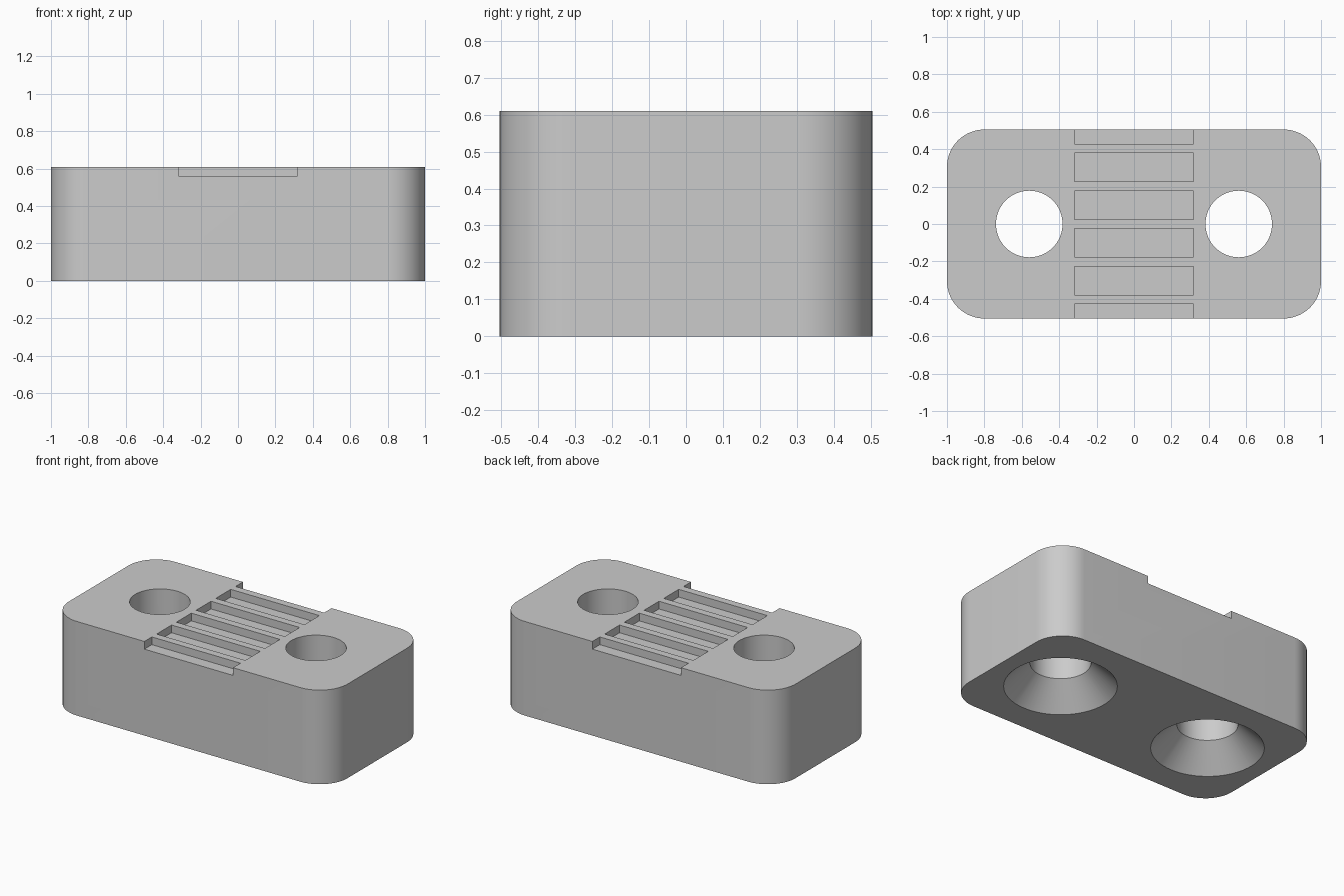
import bpy, bmesh, math

cube = bpy.data.objects.get("Cube")
if cube:
    bpy.data.objects.remove(cube, do_unlink=True)

LENGTH, WIDTH, HEIGHT, CORNER = 2.0, 1.01, 0.61, 0.2
HOLE_X, HOLE_R, SINK_R, SINK_DEPTH = 0.56, 0.178, 0.332, 0.154
GROOVE_LEN, GROOVE_W, GROOVE_DEPTH, PITCH = 0.636, 0.153, 0.05, 0.202

grey = bpy.data.materials.new("light grey")
grey.use_nodes = True
colour = (0.6, 0.6, 0.6, 1)
grey.diffuse_color = colour
grey.node_tree.nodes["Principled BSDF"].inputs["Base Color"].default_value = colour


def make_object(name, bm):
    bmesh.ops.recalc_face_normals(bm, faces=bm.faces)
    mesh = bpy.data.meshes.new(name)
    bm.to_mesh(mesh)
    bm.free()
    mesh.materials.append(grey)
    obj = bpy.data.objects.new(name, mesh)
    bpy.context.collection.objects.link(obj)
    return obj


def add_box(bm, size, centre):
    verts = bmesh.ops.create_cube(bm, size=1)["verts"]
    bmesh.ops.scale(bm, vec=size, verts=verts)
    bmesh.ops.translate(bm, vec=centre, verts=verts)


def add_lathe(bm, profile, x, sides=64):
    # closed solid of revolution from (radius, z) points
    rings = []
    for r, z in profile:
        angles = [2 * math.pi * i / sides for i in range(sides)]
        rings.append([bm.verts.new((x + r * math.cos(a), r * math.sin(a), z)) for a in angles])
    for low, high in zip(rings, rings[1:]):
        for i in range(sides):
            j = (i + 1) % sides
            bm.faces.new((low[i], low[j], high[j], high[i]))
    bm.faces.new(rings[0])
    bm.faces.new(rings[-1])


# Block with rounded upright corners
bm = bmesh.new()
add_box(bm, (LENGTH, WIDTH, HEIGHT), (0, 0, HEIGHT / 2))
upright = [e for e in bm.edges if abs(e.verts[0].co.z - e.verts[1].co.z) > 0.1]
bmesh.ops.bevel(bm, geom=upright, offset=CORNER, segments=16, profile=0.5, affect='EDGES')
block = make_object("mounting_block", bm)

# Countersunk screw holes
bm = bmesh.new()
over = 0.02
for side in (-1, 1):
    add_lathe(bm, [(SINK_R + over, -over), (HOLE_R, SINK_DEPTH), (HOLE_R, HEIGHT + over)],
              side * HOLE_X)
holes = make_object("hole_cutter", bm)

# Row of grip grooves, the end ones open to the front and back
bm = bmesh.new()
for i in range(6):
    y = (i - 2.5) * PITCH
    add_box(bm, (GROOVE_LEN, GROOVE_W, 2 * GROOVE_DEPTH), (0, y, HEIGHT))
grooves = make_object("groove_cutter", bm)

# Cut, then bake the result and drop the cutters
for cutter in (holes, grooves):
    mod = block.modifiers.new(cutter.name, 'BOOLEAN')
    mod.operation = 'DIFFERENCE'
    mod.solver = 'EXACT'
    mod.object = cutter
bpy.ops.object.select_all(action='DESELECT')
bpy.context.view_layer.objects.active = block
block.select_set(True)
for mod in list(block.modifiers):
    bpy.ops.object.modifier_apply(modifier=mod.name)
for cutter in (holes, grooves):
    bpy.data.objects.remove(cutter, do_unlink=True)

bpy.ops.object.shade_smooth_by_angle(angle=math.radians(30))
